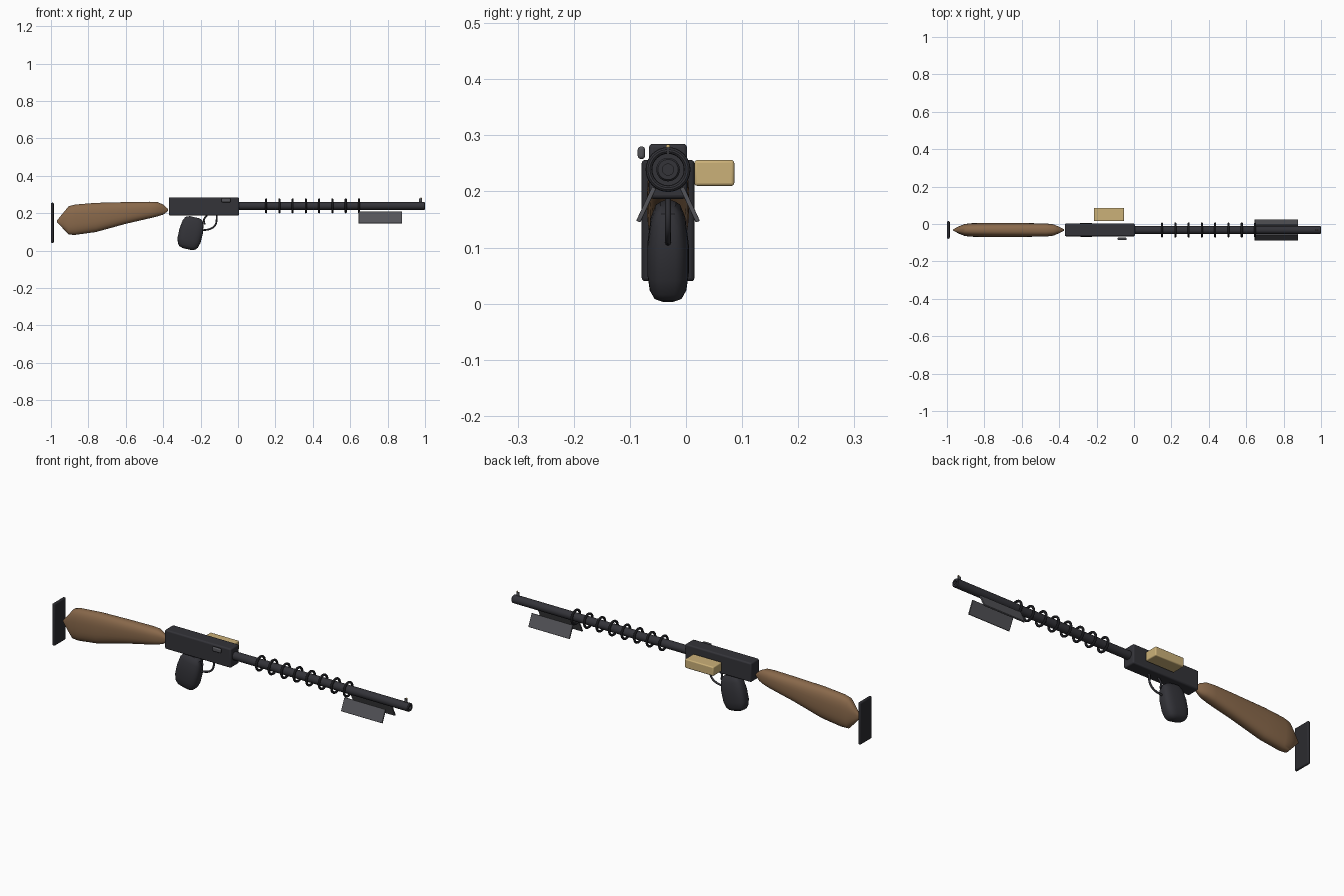
import bpy, bmesh, math
from mathutils import Vector

CY = -0.032   # depth of the centre line
BZ = 0.239    # height of the barrel axis

cube = bpy.data.objects.get("Cube")
if cube:
    bpy.data.objects.remove(cube, do_unlink=True)


def material(name, color):
    m = bpy.data.materials.new(name)
    m.use_nodes = True
    m.diffuse_color = (*color, 1)
    m.node_tree.nodes["Principled BSDF"].inputs["Base Color"].default_value = (*color, 1)
    return m


black = material("gunmetal black", (0.033, 0.033, 0.04))
rubber = material("rubber black", (0.024, 0.024, 0.029))
steel = material("steel grey", (0.09, 0.09, 0.1))
wood = material("brown wood", (0.25, 0.14, 0.07))
brass = material("pale brass", (0.6, 0.44, 0.19))


def finish(ob, name, mat, smooth=True):
    ob.name = name
    ob.data.materials.append(mat)
    if smooth:
        bpy.ops.object.select_all(action='DESELECT')
        ob.select_set(True)
        bpy.context.view_layer.objects.active = ob
        bpy.ops.object.shade_smooth_by_angle(angle=math.radians(35))
    return ob


def box(name, lo, hi, mat, bevel=0.0, tilt=0.0):
    lo, hi = Vector(lo), Vector(hi)
    bpy.ops.mesh.primitive_cube_add(size=1, location=(lo + hi) / 2, rotation=(tilt, 0, 0))
    ob = bpy.context.object
    ob.scale = hi - lo
    bpy.ops.object.transform_apply(location=False, rotation=False, scale=True)
    if bevel:
        mod = ob.modifiers.new("Bevel", 'BEVEL')
        mod.width, mod.segments = bevel, 3
    return finish(ob, name, mat)


def loft(name, sections, mat, axis, power, sides=32):
    """Skin superellipse sections (centre x, centre z, half u, half y) set across the axis."""
    axis = Vector(axis).normalized()
    across = Vector((axis.z, 0, -axis.x))
    bm = bmesh.new()
    rings = []
    for x, z, hu, hy in sections:
        ring = []
        for i in range(sides):
            a = math.tau * i / sides
            c, s = math.cos(a), math.sin(a)
            u = math.copysign(abs(c) ** power, c) * hu
            v = math.copysign(abs(s) ** power, s) * hy
            ring.append(bm.verts.new(Vector((x, CY + v, z)) + across * u))
        rings.append(ring)
    for a, b in zip(rings, rings[1:]):
        for i in range(sides):
            j = (i + 1) % sides
            bm.faces.new((a[i], a[j], b[j], b[i]))
    bm.faces.new(rings[0])
    bm.faces.new(rings[-1])
    bmesh.ops.recalc_face_normals(bm, faces=bm.faces)
    me = bpy.data.meshes.new(name)
    bm.to_mesh(me)
    bm.free()
    ob = bpy.data.objects.new(name, me)
    bpy.context.collection.objects.link(ob)
    return finish(ob, name, mat)


def wire(name, points, radius, mat):
    cu = bpy.data.curves.new(name, 'CURVE')
    cu.dimensions = '3D'
    cu.bevel_depth, cu.bevel_resolution, cu.use_fill_caps = radius, 3, True
    sp = cu.splines.new('BEZIER')
    sp.bezier_points.add(len(points) - 1)
    for p, (x, z) in zip(sp.bezier_points, points):
        p.co = (x, CY, z)
        p.handle_left_type = p.handle_right_type = 'AUTO'
    ob = bpy.data.objects.new(name, cu)
    bpy.context.collection.objects.link(ob)
    cu.materials.append(mat)


# Shoulder end: butt plate and wooden stock
box("butt_plate", (-1.0, CY - 0.047, 0.04), (-0.985, CY + 0.047, 0.256), rubber, 0.006)
loft("stock", [(-0.968, 0.157, 0.004, 0.003), (-0.935, 0.159, 0.042, 0.02),
               (-0.905, 0.161, 0.076, 0.032), (-0.87, 0.165, 0.081, 0.036),
               (-0.76, 0.177, 0.078, 0.038), (-0.6, 0.201, 0.058, 0.037),
               (-0.47, 0.217, 0.044, 0.035), (-0.43, 0.221, 0.038, 0.03),
               (-0.4, 0.219, 0.027, 0.017), (-0.375, 0.217, 0.006, 0.004)],
     wood, (1, 0, 0), 0.8)

# Receiver with side button and brass magazine block
box("receiver", (-0.37, CY - 0.034, 0.187), (0.005, CY + 0.034, 0.285), black, 0.007)
box("side_button", (-0.088, -0.086, 0.258), (-0.04, -0.073, 0.28), steel, 0.005)
box("magazine_block", (-0.215, 0.015, 0.21), (-0.053, 0.086, 0.256), brass, 0.005)

# Pistol grip, trigger and guard
loft("pistol_grip", [(-0.231, 0.178, 0.027, 0.014), (-0.235, 0.17, 0.047, 0.023),
                     (-0.24, 0.15, 0.057, 0.031), (-0.25, 0.105, 0.064, 0.037),
                     (-0.262, 0.055, 0.063, 0.037), (-0.268, 0.028, 0.055, 0.033),
                     (-0.271, 0.015, 0.045, 0.026), (-0.273, 0.008, 0.024, 0.013)],
     black, (0.23, 0, 1), 0.65)
wire("trigger", [(-0.165, 0.19), (-0.182, 0.165), (-0.178, 0.14)], 0.005, black)
wire("trigger_guard", [(-0.113, 0.19), (-0.12, 0.14), (-0.14, 0.12), (-0.195, 0.107)], 0.005, black)

# Hollow barrel: revolved closed profile of (x, radius)
bm = bmesh.new()
prof = [bm.verts.new((x, CY, BZ + r)) for x, r in
        [(-0.01, 0.0), (-0.01, 0.021), (0.996, 0.021), (1.0, 0.018), (1.0, 0.01), (0.93, 0.01), (0.93, 0.0)]]
edges = [bm.edges.new(pair) for pair in zip(prof, prof[1:])]
bmesh.ops.spin(bm, geom=prof + edges, cent=(0, CY, BZ), axis=(1, 0, 0),
               angle=math.tau, steps=32, use_duplicate=False)
bmesh.ops.remove_doubles(bm, verts=bm.verts, dist=1e-5)
bmesh.ops.recalc_face_normals(bm, faces=bm.faces)
me = bpy.data.meshes.new("barrel")
bm.to_mesh(me)
bm.free()
barrel = bpy.data.objects.new("barrel", me)
bpy.context.collection.objects.link(barrel)
finish(barrel, "barrel", black)

# Cooling rings
for i in range(8):
    bpy.ops.mesh.primitive_torus_add(location=(0.15 + i * 0.071, CY, BZ), rotation=(0, math.pi / 2, 0),
                                     major_radius=0.034, minor_radius=0.006,
                                     major_segments=32, minor_segments=10)
    finish(bpy.context.object, f"cooling_ring_{i + 1}", black)

# Splayed plates under the barrel
for side, label in ((-1, "right"), (1, "left")):
    y = CY + side * 0.039
    box(f"{label}_barrel_plate", (0.645, y - 0.004, 0.143), (0.878, y + 0.004, 0.21),
        steel, 0.002, side * math.radians(25))

# Front sight
box("front_sight", (0.967, CY - 0.002, 0.255), (0.983, CY + 0.002, 0.279), steel)
bpy.ops.mesh.primitive_uv_sphere_add(segments=12, ring_count=8, radius=0.004, location=(0.979, CY, 0.28))
finish(bpy.context.object, "sight_bead", brass)
